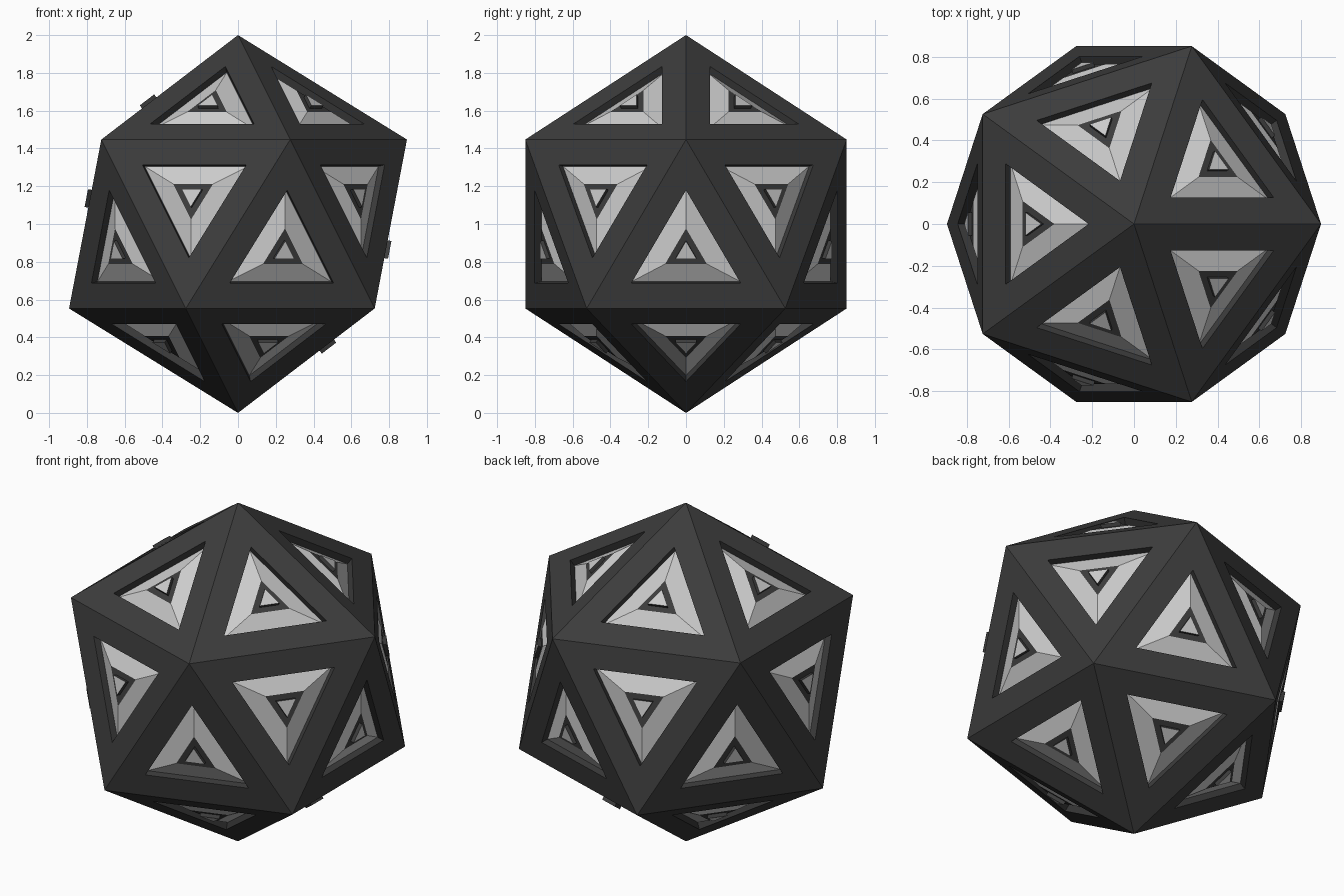
import bpy, bmesh, math
from mathutils import Vector

if "Cube" in bpy.data.objects:
    bpy.data.objects.remove(bpy.data.objects["Cube"])

def mat(name, v):
    m = bpy.data.materials.new(name)
    m.diffuse_color = (v, v, v, 1)
    m.use_nodes = True
    m.node_tree.nodes["Principled BSDF"].inputs["Base Color"].default_value = m.diffuse_color
    return m

dark, pale = mat("dark_shell", 0.045), mat("pale_panel", 0.6)

# icosahedron corners, standing on one point
C = Vector((0, 0, 1))
r, h = 2 / math.sqrt(5), 1 / math.sqrt(5)
ring = lambda off, z: [Vector((r * math.cos(off + i * math.tau / 5), r * math.sin(off + i * math.tau / 5), 1 + z)) for i in range(5)]
up, lo = ring(0, h), ring(math.pi / 5, -h)
top, bot = Vector((0, 0, 2)), Vector((0, 0, 0))
faces = []
for i in range(5):
    j = (i + 1) % 5
    faces += [(top, up[i], up[j]), (up[i], lo[i], up[j]), (lo[i], lo[j], up[j]), (bot, lo[j], lo[i])]

# nested triangle rings: (scale, height above the face)
def build(name, steps, mats, cap):
    bm = bmesh.new()
    for tri in faces:
        mid = sum(tri, Vector()) / 3
        n = (mid - C).normalized()
        rings = [[bm.verts.new(mid + (p - mid) * s + n * z) for p in tri] for s, z in steps]
        for a, b, m in zip(rings, rings[1:], mats):
            for i in range(3):
                k = (i + 1) % 3
                bm.faces.new((a[i], a[k], b[k], b[i])).material_index = m
        if cap is not None:
            bm.faces.new(rings[-1]).material_index = cap
    bmesh.ops.remove_doubles(bm, verts=bm.verts, dist=1e-5)
    me = bpy.data.meshes.new(name)
    bm.to_mesh(me)
    bm.free()
    me.materials.append(dark)
    me.materials.append(pale)
    bpy.context.collection.objects.link(bpy.data.objects.new(name, me))

# shell with recesses, sloped pale frames, and small raised studs
build("shell", [(1, 0), (0.55, 0), (0.55, -0.04)], [0, 0], None)
build("sloped_panels", [(0.55, -0.04), (0.21, 0.0), (0.105, 0.0)], [1, 0], None)
build("studs", [(0.105, 0.0), (0.105, 0.02)], [0], 1)
